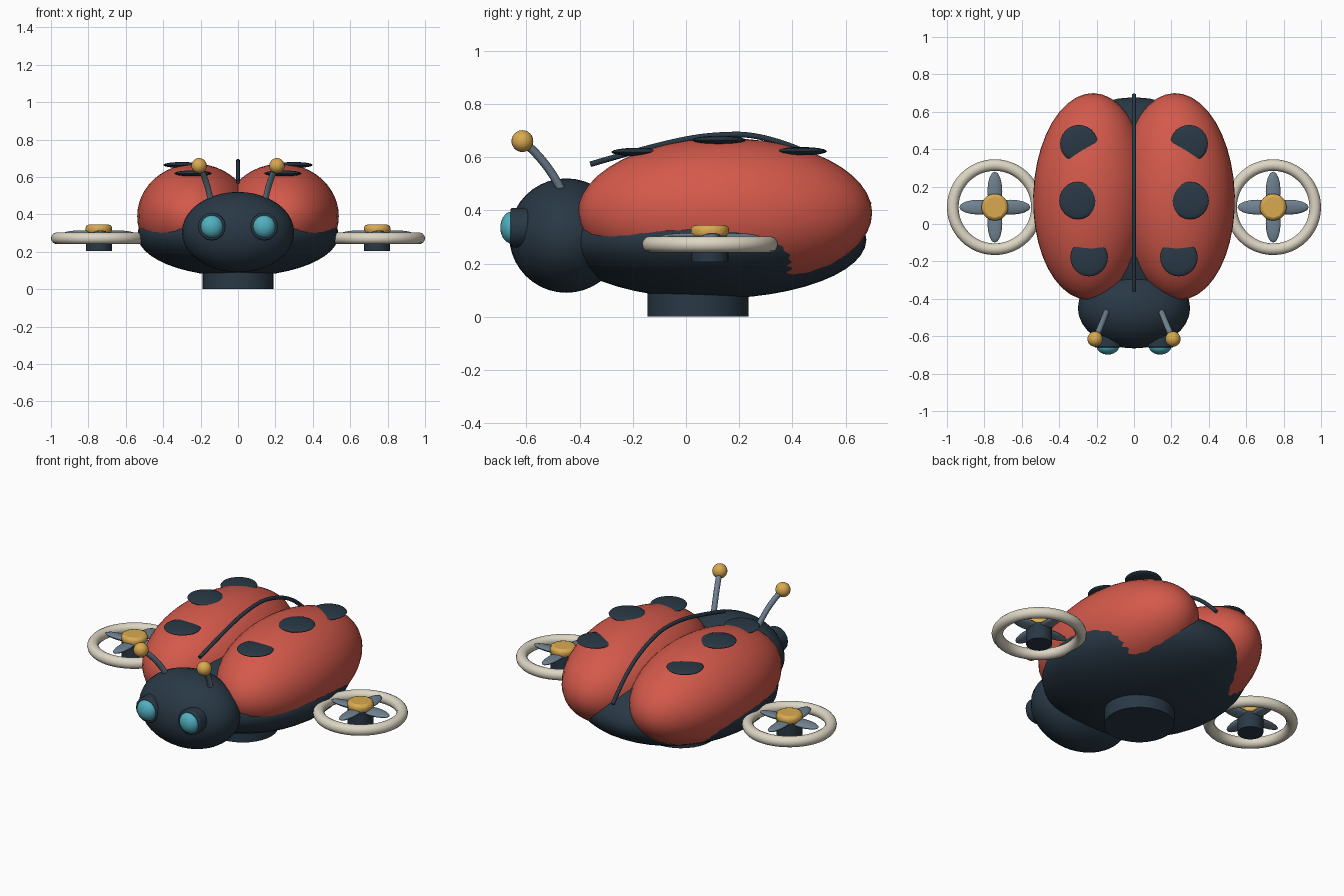
import bpy
from math import radians, cos, sin, pi

if "Cube" in bpy.data.objects:
    bpy.data.objects.remove(bpy.data.objects["Cube"])


def material(name, rgb):
    m = bpy.data.materials.new(name)
    m.diffuse_color = (*rgb, 1)
    m.use_nodes = True
    m.node_tree.nodes["Principled BSDF"].inputs["Base Color"].default_value = m.diffuse_color
    return m


RED = material("red", (0.66, 0.10, 0.07))
NAVY = material("navy", (0.022, 0.04, 0.06))
TEAL = material("teal", (0.08, 0.43, 0.52))
GOLD = material("gold", (0.70, 0.40, 0.08))
CREAM = material("cream", (0.72, 0.67, 0.55))
STEEL = material("steel", (0.16, 0.22, 0.28))


def finish(name, mat, angle=40):
    o = bpy.context.object
    o.name = name
    o.data.materials.append(mat)
    bpy.ops.object.shade_smooth_by_angle(angle=radians(angle))
    return o


def ellipsoid(name, loc, radii, mat, rot=(0, 0, 0), seg=32, rings=20):
    bpy.ops.mesh.primitive_uv_sphere_add(segments=seg, ring_count=rings, location=loc, rotation=rot)
    bpy.context.object.scale = radii
    bpy.ops.object.transform_apply(location=False, rotation=False, scale=True)
    return finish(name, mat)


def cylinder(name, loc, r, depth, mat, rot=(0, 0, 0), sides=24, bevel=0.0):
    bpy.ops.mesh.primitive_cylinder_add(vertices=sides, radius=r, depth=depth, location=loc, rotation=rot)
    o = finish(name, mat, 30)
    if bevel:
        b = o.modifiers.new("bevel", "BEVEL")
        b.width, b.segments = bevel, 2
    return o


def tube(name, pts, r, mat):
    c = bpy.data.curves.new(name, "CURVE")
    c.dimensions = "3D"
    c.bevel_depth, c.bevel_resolution, c.use_fill_caps = r, 3, True
    s = c.splines.new("NURBS")
    s.points.add(len(pts) - 1)
    for p, q in zip(s.points, pts):
        p.co = (*q, 1)
    s.use_endpoint_u, s.order_u = True, 3
    o = bpy.data.objects.new(name, c)
    bpy.context.collection.objects.link(o)
    c.materials.append(mat)
    return o


# Body, head and round stand
ellipsoid("body", (0, 0.095, 0.29), (0.538, 0.583, 0.222), NAVY, seg=40, rings=24)
ellipsoid("head", (0, -0.45, 0.305), (0.30, 0.215, 0.215), NAVY)
cylinder("stand", (0, 0.045, 0.08), 0.19, 0.16, NAVY, sides=32)

# Seam strip arching along the back
tube("back_seam", [(0, y, z) for y, z in (
    (-0.36, 0.573), (-0.2, 0.62), (0, 0.67), (0.13, 0.685), (0.26, 0.685),
    (0.45, 0.625), (0.6, 0.52), (0.69, 0.42))], 0.011, NAVY)

for side, s in (("left", -1), ("right", 1)):
    # Wing case with three flat spots
    ellipsoid(side + "_wing_case", (s * 0.231, 0.147, 0.39), (0.308, 0.553, 0.281), RED,
              rot=(0, 0, s * 0.03), seg=40, rings=24)
    for i, (x, y, z) in enumerate(((0.24, -0.18, 0.619), (0.30, 0.125, 0.664), (0.295, 0.43, 0.622))):
        ellipsoid(f"{side}_spot_{i}", (s * x, y, z), (0.1, 0.1, 0.016), NAVY, seg=24, rings=12)

    # Eye: rim and lens
    cylinder(side + "_eye_rim", (s * 0.14, -0.625, 0.335), 0.074, 0.07, NAVY,
             rot=(pi / 2, 0, 0), sides=16, bevel=0.008)
    ellipsoid(side + "_eye_lens", (s * 0.14, -0.655, 0.335), (0.06, 0.043, 0.06), TEAL, seg=24, rings=14)

    # Antenna with ball tip
    tube(side + "_antenna", [(s * 0.145, -0.465, 0.47), (s * 0.168, -0.525, 0.59), (s * 0.208, -0.615, 0.66)],
         0.016, STEEL)
    ellipsoid(side + "_antenna_tip", (s * 0.208, -0.615, 0.66), (0.041, 0.041, 0.041), GOLD, seg=20, rings=12)

    # Ducted rotor: ring, hub, domed cap and four blades
    cx, cy = s * 0.744, 0.09
    bpy.ops.mesh.primitive_torus_add(location=(cx, cy, 0.272), major_radius=0.225, minor_radius=0.031,
                                     major_segments=48, minor_segments=14)
    finish(side + "_rotor_ring", CREAM)
    cylinder(side + "_rotor_hub", (cx, cy, 0.255), 0.07, 0.10, NAVY)
    cylinder(side + "_rotor_cap", (cx, cy, 0.32), 0.075, 0.05, GOLD, sides=10, bevel=0.018)
    for k in range(4):
        a = k * pi / 2
        ellipsoid(f"{side}_rotor_blade_{k}", (cx + 0.085 * cos(a), cy + 0.085 * sin(a), 0.299),
                  (0.105, 0.04, 0.015), STEEL, rot=(0.12, 0, a), seg=16, rings=10)
